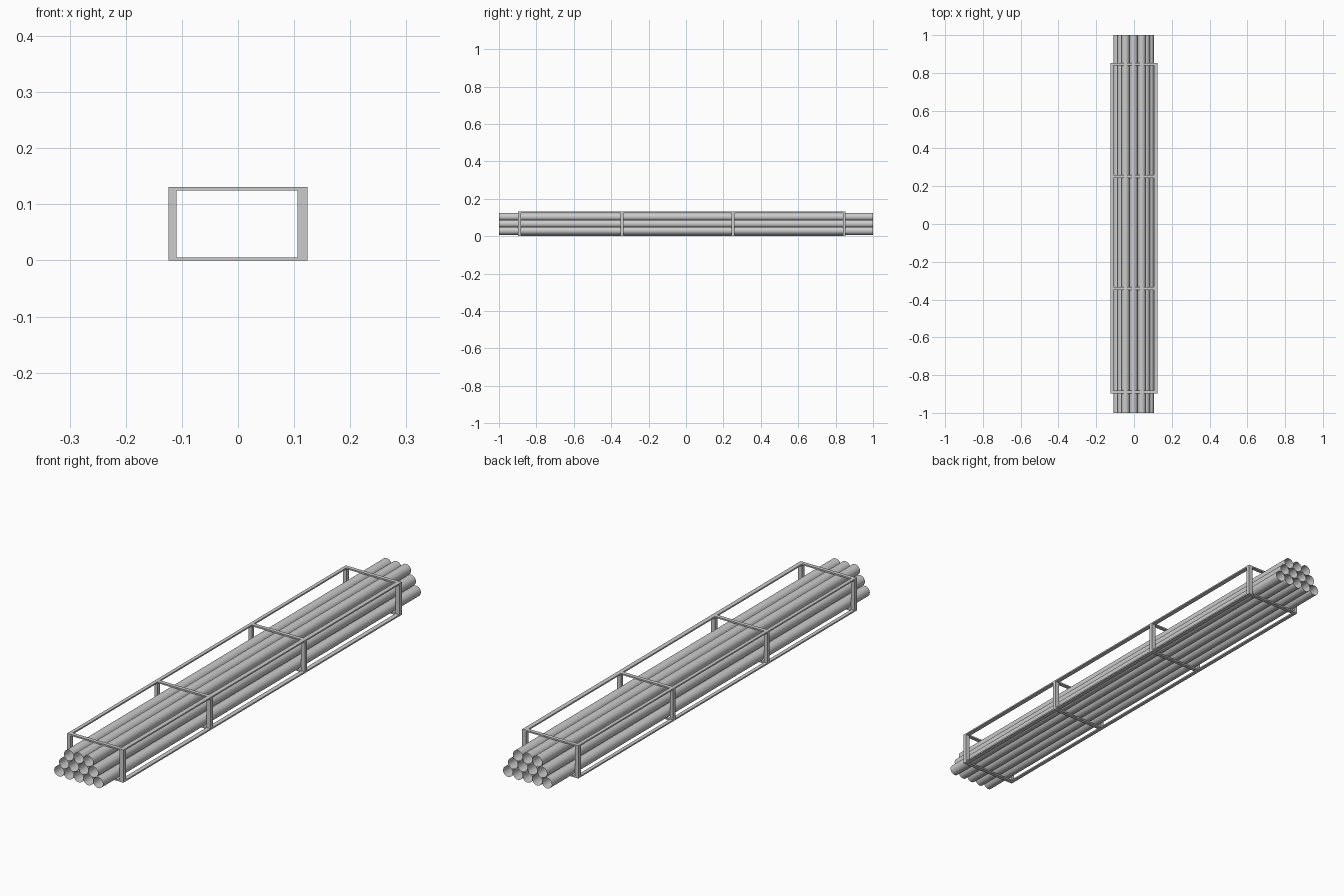
import bpy, bmesh, math
from mathutils import Matrix, Vector

if "Cube" in bpy.data.objects:
    bpy.data.objects.remove(bpy.data.objects["Cube"])

RING_Y = (-0.89, -0.342, 0.251, 0.846)   # frame positions along the bundle
X0, X1 = -0.1237, 0.1237                 # outer frame width
IN0, IN1 = -0.1095, 0.106                # inner faces of the posts
H, T, D = 0.1305, 0.0057, 0.015          # height, bar thickness, bar depth


def box(name, lo, hi):
    lo, hi = Vector(lo), Vector(hi)
    bm = bmesh.new()
    bmesh.ops.create_cube(bm, size=1, matrix=Matrix.Translation((lo + hi) / 2)
                          @ Matrix.Diagonal((*(hi - lo), 1)))
    mesh = bpy.data.meshes.new(name)
    bm.to_mesh(mesh)
    bm.free()
    bpy.context.collection.objects.link(bpy.data.objects.new(name, mesh))


# Open thin-walled pipe shared by the whole stack
bm = bmesh.new()
bmesh.ops.create_cone(bm, cap_ends=False, segments=32, radius1=0.0212, radius2=0.0212,
                      depth=2, matrix=Matrix.Rotation(math.pi / 2, 4, 'X'))
for f in bm.faces:
    f.smooth = True
pipe_mesh = bpy.data.meshes.new("pipe")
bm.to_mesh(pipe_mesh)
bm.free()

# Stack of 5, 4 and 3 pipes
for row, count in enumerate((5, 4, 3)):
    for i in range(count):
        pipe = bpy.data.objects.new("pipe", pipe_mesh)
        pipe.location = (-0.002 + (i - (count - 1) / 2) * 0.043, 0, 0.0285 + row * 0.0373)
        bpy.context.collection.objects.link(pipe)

# Rectangular frames: two posts and two crossbars each
for y in RING_Y:
    a, b = y - D / 2, y + D / 2
    box("left_post", (X0, a, 0), (IN0, b, H))
    box("right_post", (IN1, a, 0), (X1, b, H))
    box("bottom_crossbar", (IN0, a, 0), (IN1, b, T))
    box("top_crossbar", (IN0, a, H - T), (IN1, b, H))

# Long rails joining the frames at all four corners
for ya, yb in zip(RING_Y, RING_Y[1:]):
    for z in (0, H - T):
        box("left_rail", (X0, ya + D / 2, z), (IN0, yb - D / 2, z + T))
        box("right_rail", (IN1, ya + D / 2, z), (X1, yb - D / 2, z + T))
